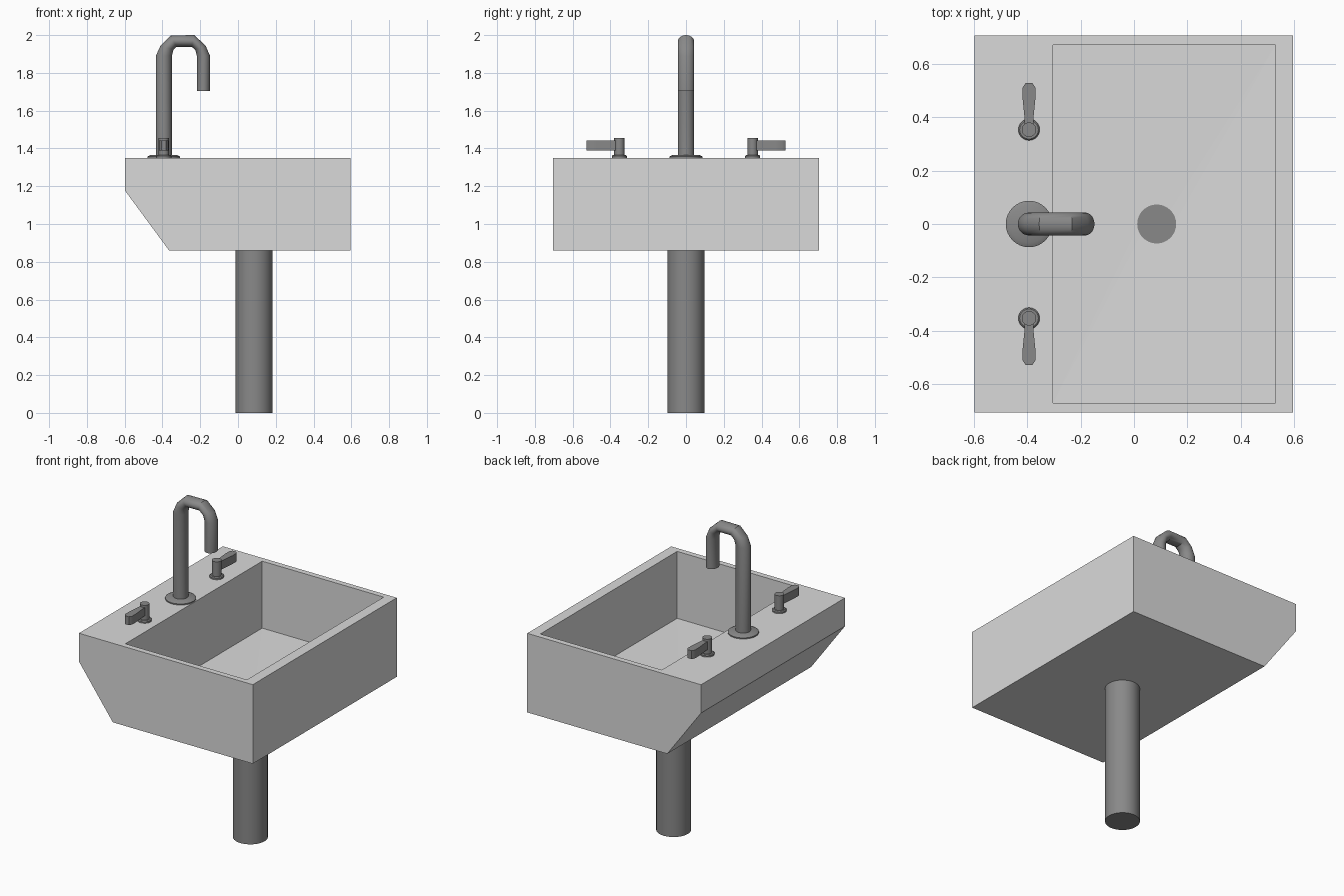
import bpy, bmesh, math
from mathutils import Vector

if "Cube" in bpy.data.objects:
    bpy.data.objects.remove(bpy.data.objects["Cube"])


def material(name, v):
    m = bpy.data.materials.new(name)
    m.diffuse_color = (v, v, v, 1)
    m.use_nodes = True
    m.node_tree.nodes["Principled BSDF"].inputs["Base Color"].default_value = m.diffuse_color
    return m


CERAMIC = material("light grey ceramic", 0.7)
METAL = material("dark grey metal", 0.25)


def finish(bm, name, mat, smooth=True):
    bmesh.ops.recalc_face_normals(bm, faces=bm.faces)
    me = bpy.data.meshes.new(name)
    bm.to_mesh(me)
    bm.free()
    me.materials.append(mat)
    ob = bpy.data.objects.new(name, me)
    bpy.context.collection.objects.link(ob)
    if smooth:
        bpy.ops.object.select_all(action='DESELECT')
        ob.select_set(True)
        bpy.context.view_layer.objects.active = ob
        bpy.ops.object.shade_smooth_by_angle(angle=math.radians(35))
    return ob


def loft(name, rings, mat):
    """Skin a list of equal-length point rings and cap both ends."""
    bm = bmesh.new()
    vs = [[bm.verts.new(p) for p in r] for r in rings]
    n = len(vs[0])
    for a, b in zip(vs, vs[1:]):
        for i in range(n):
            j = (i + 1) % n
            bm.faces.new((a[i], a[j], b[j], b[i]))
    bm.faces.new(vs[0])
    bm.faces.new(vs[-1])
    return finish(bm, name, mat)


def circle(x, y, z, r, n=32):
    return [(x + r * math.cos(2 * math.pi * i / n),
             y + r * math.sin(2 * math.pi * i / n), z) for i in range(n)]


def lathe(name, x, y, profile, mat, n=32):
    return loft(name, [circle(x, y, z, r, n) for r, z in profile], mat)


# Basin: outer shell with sloped back, rim, cavity and floor falling to drain
W, TOP, BOT, FLOOR, DX = 0.705, 1.35, 0.86, 0.935, 0.085
bm = bmesh.new()
profile = [(-0.597, TOP), (-0.597, 1.175), (-0.365, BOT), (0.595, BOT), (0.595, TOP)]
sides = [[bm.verts.new((x, y, z)) for x, z in profile] for y in (-W, W)]
for s in sides:
    bm.faces.new(s)
for i in range(4):
    bm.faces.new((sides[0][i], sides[0][i + 1], sides[1][i + 1], sides[1][i]))
outer = [sides[1][4], sides[1][0], sides[0][0], sides[0][4]]
corners = [(0.53, 0.67), (-0.303, 0.67), (-0.303, -0.67), (0.53, -0.67)]
rim = [bm.verts.new((x, y, TOP)) for x, y in corners]
low = [bm.verts.new((x, y, FLOOR)) for x, y in corners]
hole = [bm.verts.new(p) for p in circle(DX, 0, FLOOR - 0.012, 0.073)]
for k in range(4):
    j = (k + 1) % 4
    bm.faces.new((outer[k], outer[j], rim[j], rim[k]))
    bm.faces.new((rim[k], rim[j], low[j], low[k]))
    for i in range(8 * k, 8 * k + 8):
        bm.faces.new((low[k], hole[i], hole[(i + 1) % 32]))
    bm.faces.new((low[k], hole[8 * j], low[j]))
bottom_hole = bm.faces.new(hole)
finish(bm, "basin", CERAMIC, smooth=False)

# Drain plate and waste pipe
lathe("drain", DX, 0, [(0.073, FLOOR - 0.014), (0.073, FLOOR - 0.009)], METAL)
lathe("waste_pipe", DX, 0, [(0.098, 0), (0.098, BOT + 0.005)], METAL)

# Spout: base flange and bent tube, given by outer and inner edge of the bend
FX = -0.393
lathe("spout_flange", FX, 0, [(0.087, TOP), (0.087, 1.357), (0.07, 1.366)], METAL)
bend = [((-0.435, 1.35), (-0.35, 1.35)), ((-0.435, 1.89), (-0.35, 1.89)),
        ((-0.41, 1.945), (-0.342, 1.922)), ((-0.355, 1.998), (-0.326, 1.938)),
        ((-0.232, 2.0), (-0.245, 1.938)), ((-0.172, 1.945), (-0.226, 1.922)),
        ((-0.148, 1.89), (-0.218, 1.89)), ((-0.148, 1.705), (-0.218, 1.705))]
rings = []
for o, i in bend:
    o, i = Vector((o[0], 0, o[1])), Vector((i[0], 0, i[1]))
    mid, half = (o + i) / 2, (o - i) / 2
    rings.append([mid + half * math.cos(t * math.pi / 12)
                  + Vector((0, 0.043 * math.sin(t * math.pi / 12), 0)) for t in range(24)])
loft("spout", rings, METAL)

# Two tap handles, mirrored in y
for s, side in ((1, "right"), (-1, "left")):
    y = 0.353 * s
    lathe(side + "_tap_flange", FX, y, [(0.04, TOP), (0.04, 1.359), (0.035, 1.364)], METAL, 24)
    lathe(side + "_tap_stem", FX, y, [(0.027, TOP), (0.027, 1.455)], METAL, 24)
    half = [(0.016, 0.355), (0.016, 0.39), (0.024, 0.47), (0.024, 0.51), (0.013, 0.527)]
    outline = [(FX + w, s * d) for w, d in half] + [(FX - w, s * d) for w, d in reversed(half)]
    loft(side + "_tap_lever", [[(a, b, z) for a, b in outline] for z in (1.39, 1.442)], METAL)
